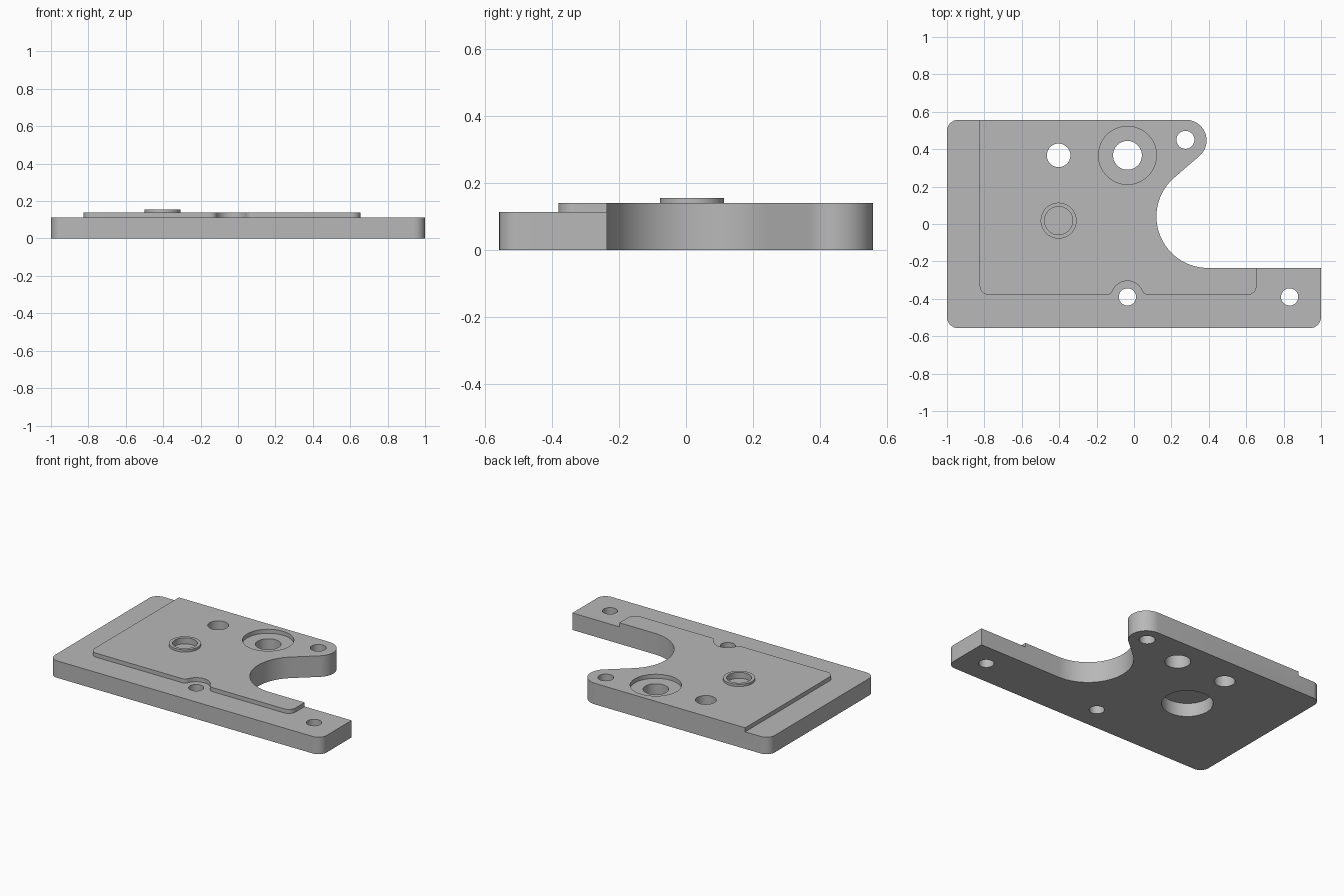
import bpy
import bmesh
from math import radians, cos, sin, atan2, hypot

if "Cube" in bpy.data.objects:
    bpy.data.objects.remove(bpy.data.objects["Cube"])

# Heights of the stacked levels
STEP, TOP, RIM = 0.113, 0.14, 0.155

metal = bpy.data.materials.new("machined_grey")
metal.use_nodes = True
grey = (0.48, 0.48, 0.48, 1)
metal.diffuse_color = grey
metal.node_tree.nodes["Principled BSDF"].inputs["Base Color"].default_value = grey


def arc(cx, cy, r, start, end, n=16):
    """Points along an arc, angles in degrees."""
    angles = [radians(start + (end - start) * i / n) for i in range(n + 1)]
    return [(cx + r * cos(a), cy + r * sin(a)) for a in angles]


def prism(name, points, z0, z1):
    """Extrude a flat profile between two heights."""
    bm = bmesh.new()
    face = bm.faces.new([bm.verts.new((x, y, z0)) for x, y in points])
    grown = bmesh.ops.extrude_face_region(bm, geom=[face])["geom"]
    verts = [v for v in grown if isinstance(v, bmesh.types.BMVert)]
    bmesh.ops.translate(bm, verts=verts, vec=(0, 0, z1 - z0))
    bmesh.ops.recalc_face_normals(bm, faces=bm.faces)
    mesh = bpy.data.meshes.new(name)
    bm.to_mesh(mesh)
    bm.free()
    mesh.materials.append(metal)
    obj = bpy.data.objects.new(name, mesh)
    bpy.context.collection.objects.link(obj)
    return obj


def disc(name, x, y, r, z0, z1):
    return prism(name, arc(x, y, r, 0, 360, 64)[:-1], z0, z1)


def combine(target, tool, operation):
    """Apply a boolean and discard the tool."""
    mod = target.modifiers.new("cut", "BOOLEAN")
    mod.operation = operation
    mod.solver = "EXACT"
    mod.object = tool
    bpy.ops.object.select_all(action="DESELECT")
    bpy.context.view_layer.objects.active = target
    target.select_set(True)
    bpy.ops.object.modifier_apply(modifier=mod.name)
    bpy.data.objects.remove(tool)


# Plate outline: rounded corners, arm, round cutout and ear
W, D, R = 1.0, 0.557, 0.06
outline = (
    arc(R - W, D - R, R, 90, 180, 8)
    + arc(R - W, R - D, R, 180, 270, 8)
    + arc(W - R, R - D, R, 270, 360, 8)
    + [(W, -0.235)]
    + arc(0.395, 0.04, 0.275, 270, 129.3, 40)
    + arc(0.278, D - 0.11, 0.11, -50.7, 90, 24)
)
plate = prism("mounting_plate", outline, 0, TOP)

# Lower step around the raised pad, with a relief around the front hole
hx, hy, edge = -0.035, -0.39, -0.38
fillet, dx = 0.04, 0.115
dy = edge + fillet - hy
tilt = atan2(dy, dx) * 180 / 3.14159265
relief = (
    arc(hx + dx, hy + dy, fillet, 270, 180 + tilt, 8)
    + arc(hx, hy, hypot(dx, dy) - fillet, tilt, 180 - tilt, 24)[1:-1]
    + arc(hx - dx, hy + dy, fillet, -tilt, -90, 8)
)
step = (
    [(-1.2, 0.8), (-1.2, -0.8), (1.2, -0.8), (1.2, 0), (0.655, 0)]
    + arc(0.605, edge + 0.05, 0.05, 0, -90, 8)
    + relief
    + arc(-0.775, edge + 0.05, 0.05, 270, 180, 8)
    + [(-0.825, 0.8)]
)
combine(plate, prism("step_cutter", step, STEP, 0.3), "DIFFERENCE")

# Raised collar with a blind bore above and a wide pocket below
bx, by = -0.403, 0.018
combine(plate, disc("collar", bx, by, 0.096, 0.12, RIM), "UNION")
combine(plate, disc("collar_bore", bx, by, 0.075, 0.115, 0.3), "DIFFERENCE")
combine(plate, disc("under_pocket", bx, by, 0.155, -0.1, 0.09), "DIFFERENCE")

# Counterbore and through holes
combine(plate, disc("counterbore", hx, 0.367, 0.155, STEP, 0.3), "DIFFERENCE")
holes = [
    (hx, 0.367, 0.077),
    (-0.403, 0.367, 0.063),
    (0.275, 0.45, 0.048),
    (hx, hy, 0.046),
    (0.832, hy, 0.046),
]
for x, y, r in holes:
    combine(plate, disc("hole_cutter", x, y, r, -0.1, 0.3), "DIFFERENCE")

bpy.ops.object.select_all(action="DESELECT")
plate.select_set(True)
bpy.context.view_layer.objects.active = plate
bpy.ops.object.shade_smooth_by_angle(angle=radians(30))
